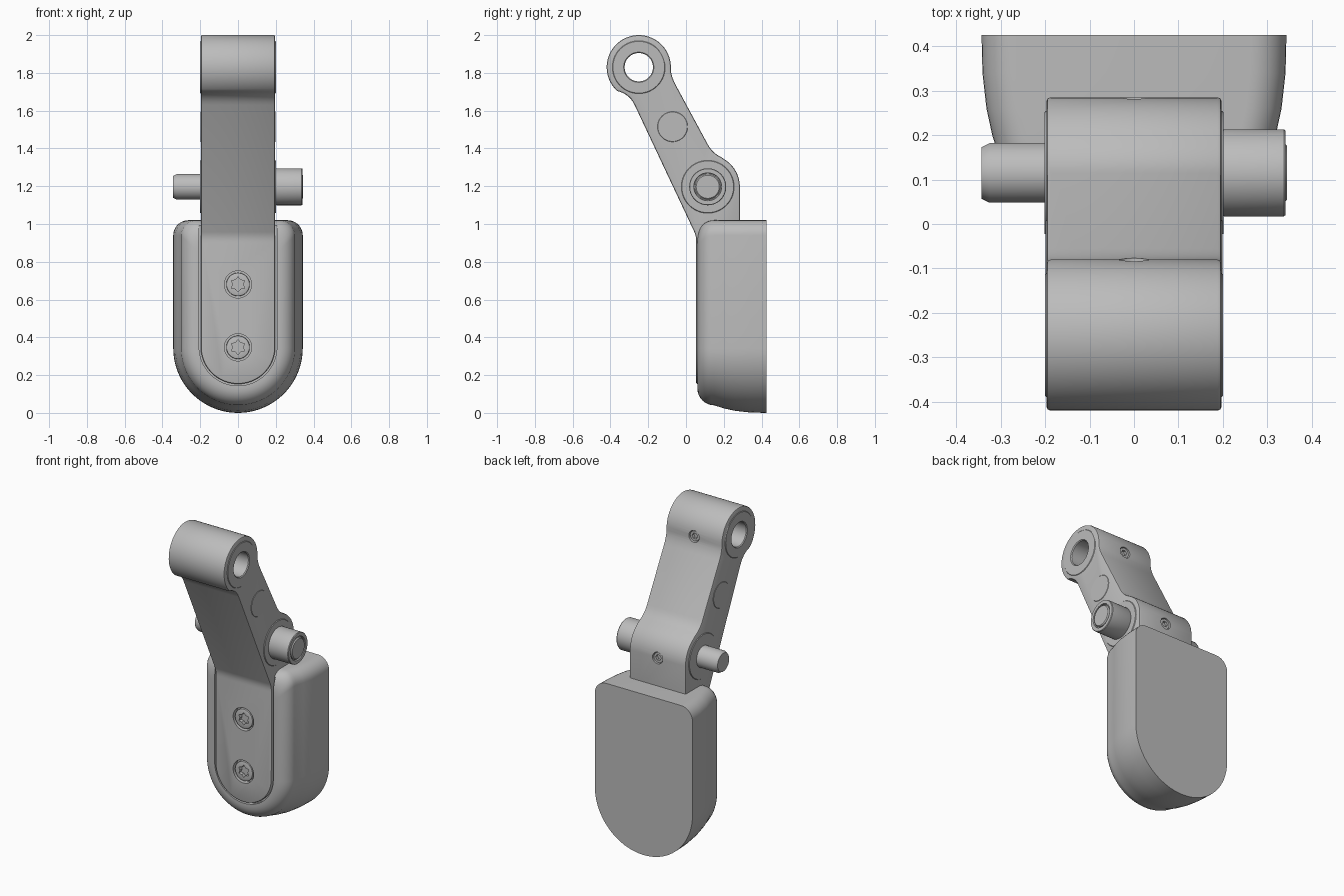
import bpy, bmesh
from math import sin, cos, pi, radians
from mathutils import Vector

cube = bpy.data.objects.get("Cube")
if cube:
    bpy.data.objects.remove(cube, do_unlink=True)

GREY = (0.5, 0.5, 0.5, 1)
metal = bpy.data.materials.new("plain grey")
metal.use_nodes = True
metal.diffuse_color = GREY
metal.node_tree.nodes["Principled BSDF"].inputs["Base Color"].default_value = GREY


# ---------- helpers ----------
def finish_mesh(name, bm):
    bmesh.ops.recalc_face_normals(bm, faces=bm.faces)
    mesh = bpy.data.meshes.new(name)
    bm.to_mesh(mesh)
    bm.free()
    mesh.materials.append(metal)
    obj = bpy.data.objects.new(name, mesh)
    bpy.context.collection.objects.link(obj)
    return obj


def arc(cu, cv, r, a0, a1, n):
    """Points on an arc, angles in degrees."""
    return [(cu + r * cos(radians(a0 + (a1 - a0) * i / n)),
             cv + r * sin(radians(a0 + (a1 - a0) * i / n))) for i in range(n + 1)]


def blend(p0, p1, p2, n=6):
    """Quadratic curve from p0 to p2, for concave fillets."""
    p0, p1, p2 = Vector(p0), Vector(p1), Vector(p2)
    return [tuple(p0 * (1 - t) ** 2 + p1 * 2 * t * (1 - t) + p2 * t * t)
            for t in (i / n for i in range(n + 1))]


def circle(cu, cv, r, n=48):
    return arc(cu, cv, r, 0, 360, n)[:-1]


def prism(name, pts, axis, lo, hi):
    """Extrude a 2D outline along x (outline in y, z) or y (outline in x, z)."""
    bm = bmesh.new()
    place = (lambda u, v, w: (w, u, v)) if axis == "x" else (lambda u, v, w: (u, w, v))
    a = [bm.verts.new(place(u, v, lo)) for u, v in pts]
    b = [bm.verts.new(place(u, v, hi)) for u, v in pts]
    bm.faces.new(a)
    bm.faces.new(b)
    for i in range(len(pts)):
        j = (i + 1) % len(pts)
        bm.faces.new((a[i], a[j], b[j], b[i]))
    return finish_mesh(name, bm)


def lathe_x(name, profile, cy, cz, closed=False, n=56):
    """Turn an (x, radius) profile about an axis parallel to x."""
    bm = bmesh.new()
    rings = [[bm.verts.new((x, cy + r * cos(2 * pi * k / n), cz + r * sin(2 * pi * k / n)))
              for k in range(n)] for x, r in profile]
    pairs = list(zip(rings, rings[1:]))
    if closed:
        pairs.append((rings[-1], rings[0]))
    else:
        bm.faces.new(rings[0])
        bm.faces.new(rings[-1])
    for a, b in pairs:
        for k in range(n):
            m = (k + 1) % n
            bm.faces.new((a[k], a[m], b[m], b[k]))
    return finish_mesh(name, bm)


def apply_modifier(obj, mod):
    bpy.context.view_layer.objects.active = obj
    bpy.ops.object.modifier_apply(modifier=mod.name)


def boolean(obj, cutter, operation="DIFFERENCE"):
    mod = obj.modifiers.new("cut", "BOOLEAN")
    mod.operation = operation
    mod.solver = "EXACT"
    mod.object = cutter
    apply_modifier(obj, mod)
    bpy.data.objects.remove(cutter, do_unlink=True)


def bevel(obj, width, segments=2):
    mod = obj.modifiers.new("bevel", "BEVEL")
    mod.width = width
    mod.segments = segments
    mod.limit_method = "ANGLE"
    mod.angle_limit = radians(40)
    apply_modifier(obj, mod)


def slot(half_width, top):
    """Strip with a rounded lower end, in x and z."""
    return arc(0, 0.35, half_width, 180, 360, 40) + [(half_width, top), (-half_width, top)]


RING = (-0.25, 1.83)   # upper eye centre (y, z)
PIVOT = (0.115, 1.197)  # pin centre (y, z)
HALF = 0.197           # half width of the arm

# ---------- pad: rounded outline stepped inward toward the front ----------
layers = [(0.425, 0, 0), (0.34, 0.002, 0), (0.26, 0.011, 0), (0.2, 0.024, 0)]
for i in range(9):
    a = i / 8 * pi / 2
    roll = 0.09 * (1 - cos(a))
    layers.append((0.15 - 0.09 * sin(a), 0.04 + roll, roll))
bm = bmesh.new()
loops = []
for y, inset, top_inset in layers:
    w, top = 0.343 - inset, 1.02 - top_inset
    outline = (arc(0, 0.343, w, 180, 360, 40) + arc(w - 0.08, top - 0.08, 0.08, 0, 90, 8)
               + arc(0.08 - w, top - 0.08, 0.08, 90, 180, 8))
    loops.append([bm.verts.new((x, y, z)) for x, z in outline])
for a, b in zip(loops, loops[1:]):
    for i in range(len(a)):
        j = (i + 1) % len(a)
        bm.faces.new((a[i], a[j], b[j], b[i]))
bm.faces.new(loops[0])
bm.faces.new(loops[-1])
pad = finish_mesh("pad", bm)
boolean(pad, prism("groove_cutter", slot(0.206, 1.2), "y", 0.0, 0.085))

# ---------- arm: side profile trimmed to a round lower end ----------
profile = [(0.2, 0.1), (0.053, 0.1), (0.054, 0.9)]
profile += blend((0.054, 0.91), (0.054, 0.935), (0.044, 0.958), 4)
profile += blend((-0.272, 1.63), (-0.297, 1.683), (-0.35, 1.70))
profile += arc(*RING, 0.17, 228, 4, 44)
profile += blend((-0.08, 1.82), (-0.08, 1.785), (-0.055, 1.737))
profile += blend((0.114, 1.424), (0.14, 1.375), (0.188, 1.353))
profile += arc(*PIVOT, 0.17, 60, 0, 14)
profile += [(0.285, 0.9), (0.2, 0.8)]
arm = prism("arm", profile, "x", -0.3, 0.3)
boolean(arm, prism("arm_trim", slot(HALF, 2.3), "y", -1, 1), "INTERSECT")
bevel(arm, 0.009)
boolean(arm, prism("eye_cutter", circle(*RING, 0.13), "x", -0.5, 0.5))

# ---------- front screws with star sockets ----------
for n, z in enumerate((0.68, 0.347)):
    boolean(arm, prism("screw_pocket", circle(0, z, 0.072), "y", 0.0, 0.085))
    screw = prism(f"front_screw_{n + 1}", circle(0, z, 0.062), "y", 0.057, 0.1)
    bevel(screw, 0.005)
    star = [(r * sin(pi * k / 6), z + r * cos(pi * k / 6))
            for k in range(12) for r in [0.04 if k % 2 == 0 else 0.027]]
    boolean(screw, prism("star_cutter", star, "y", 0.0, 0.08))

# ---------- rear set screws with hex sockets ----------
for name, y, z in (("upper_set_screw", RING[0] + 0.17, RING[1]),
                   ("lower_set_screw", PIVOT[0] + 0.17, PIVOT[1])):
    boolean(arm, prism("set_screw_hole", circle(0, z, 0.036, 32), "y", y - 0.03, y + 0.05))
    screw = prism(name, circle(0, z, 0.032, 32), "y", y - 0.035, y - 0.008)
    boolean(screw, prism("hex_cutter", circle(0, z, 0.019, 6), "y", y - 0.025, y + 0.02))

# ---------- eye bushing, cross plug, washers ----------
lathe_x("eye_bushing", [(-0.2, 0.08), (-0.2, 0.137), (-0.197, 0.14), (0.197, 0.14),
                        (0.2, 0.137), (0.2, 0.08), (0.195, 0.075), (-0.195, 0.075)],
        *RING, closed=True)
lathe_x("cross_plug", [(-0.199, 0.078), (-0.197, 0.08), (0.197, 0.08), (0.199, 0.078)],
        -0.071, 1.515)
for side, name in ((1, "left_washer"), (-1, "right_washer")):
    lathe_x(name, [(side * 0.18, 0.14), (side * 0.197, 0.14), (side * 0.201, 0.137)], *PIVOT)

# ---------- pivot pin and its sleeve ----------
lathe_x("pivot_pin", [(-0.343, 0.058), (-0.325, 0.067), (0.338, 0.067), (0.344, 0.061)], *PIVOT)
lathe_x("pin_sleeve", [(0.19, 0.066), (0.19, 0.092), (0.204, 0.098), (0.337, 0.098),
                       (0.341, 0.095), (0.341, 0.074), (0.33, 0.072), (0.33, 0.066)],
        *PIVOT, closed=True)

# ---------- smooth shading with crisp edges ----------
bpy.ops.object.select_all(action="DESELECT")
for obj in bpy.context.scene.objects:
    if obj.type == "MESH" and metal.name in obj.data.materials:
        obj.select_set(True)
        bpy.context.view_layer.objects.active = obj
bpy.ops.object.shade_smooth_by_angle(angle=radians(30))
